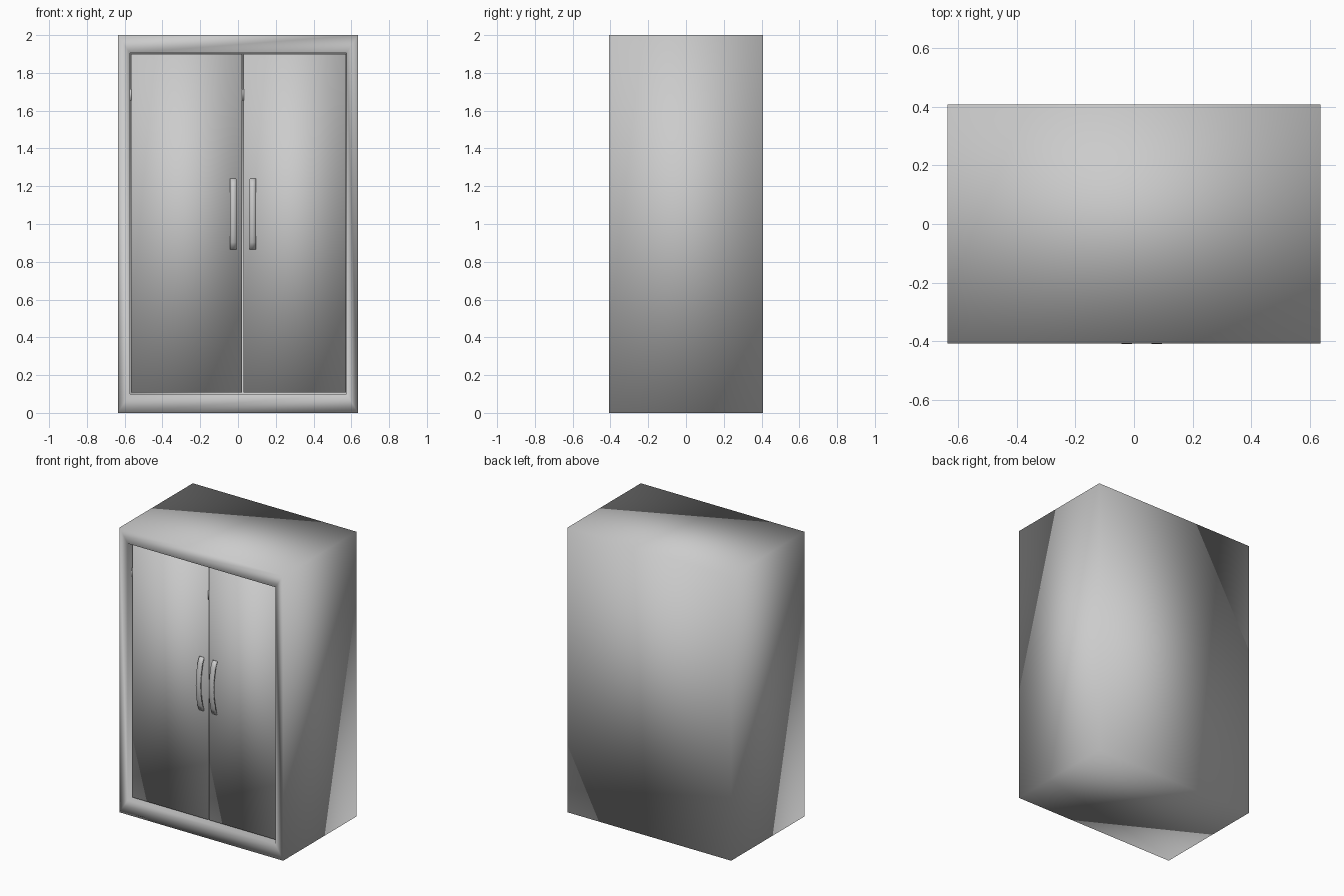
import bpy, bmesh, math
from mathutils import Vector

if "Cube" in bpy.data.objects:
    bpy.data.objects.remove(bpy.data.objects["Cube"])

HX, HY, H = 0.636, 0.407, 2.0


def finish(bm, name, smooth=True):
    bmesh.ops.recalc_face_normals(bm, faces=bm.faces)
    for f in bm.faces:
        f.smooth = smooth
    me = bpy.data.meshes.new(name)
    bm.to_mesh(me)
    bm.free()
    ob = bpy.data.objects.new(name, me)
    bpy.context.collection.objects.link(ob)
    return ob


def box(name, x, y, z, smooth=True):
    bm = bmesh.new()
    bmesh.ops.create_cube(bm, size=1)
    for v in bm.verts:
        v.co = Vector([(a + b) / 2 + c * (b - a) for (a, b), c in zip((x, y, z), v.co)])
    return finish(bm, name, smooth)


# Cabinet shell: mitred front frame around an open interior
bm = bmesh.new()
def ring(x0, x1, z0, z1, y):
    return [bm.verts.new(p) for p in ((x0, y, z0), (x1, y, z0), (x1, y, z1), (x0, y, z1))]

rings = [ring(-HX, HX, 0, H, HY), ring(-HX, HX, 0, H, -HY),
         ring(-0.573, 0.575, 0.1, 1.905, -HY),
         ring(-0.573, 0.575, 0.1, 1.905, HY - 0.05)]
bm.faces.new(rings[0])
bm.faces.new(rings[-1])
for a, b in zip(rings, rings[1:]):
    for i in range(4):
        j = (i + 1) % 4
        bm.faces.new((a[i], a[j], b[j], b[i]))
finish(bm, "cabinet_body")

# Two recessed doors, each with a hinge barrel on its left edge
DOOR_Y = -0.365
for side, x0, x1 in (("left", -0.566, 0.020), ("right", 0.030, 0.572)):
    box(side + "_door", (x0, x1), (DOOR_Y, DOOR_Y + 0.035), (0.108, 1.9))
    bm = bmesh.new()
    bmesh.ops.create_cone(bm, cap_ends=True, segments=10, radius1=0.006,
                          radius2=0.006, depth=0.06)
    bmesh.ops.translate(bm, verts=bm.verts, vec=(x0 - 0.003, DOOR_Y + 0.004, 1.685))
    finish(bm, side + "_hinge")

# Bowed strap handles
N = 10
for side, x0, x1 in (("left", -0.042, -0.007), ("right", 0.060, 0.095)):
    bm = bmesh.new()
    prev = None
    for i in range(N + 1):
        t = i / N
        z = 0.865 + 0.375 * t
        y = DOOR_Y - 0.007 - 0.037 * math.sin(math.pi * t) ** 0.7
        r = [bm.verts.new(p) for p in ((x0, y, z), (x1, y, z),
                                       (x1, y + 0.012, z), (x0, y + 0.012, z))]
        if prev:
            for k in range(4):
                m = (k + 1) % 4
                bm.faces.new((prev[k], prev[m], r[m], r[k]))
        else:
            bm.faces.new(r)
        prev = r
    bm.faces.new(prev)
    finish(bm, side + "_handle")
